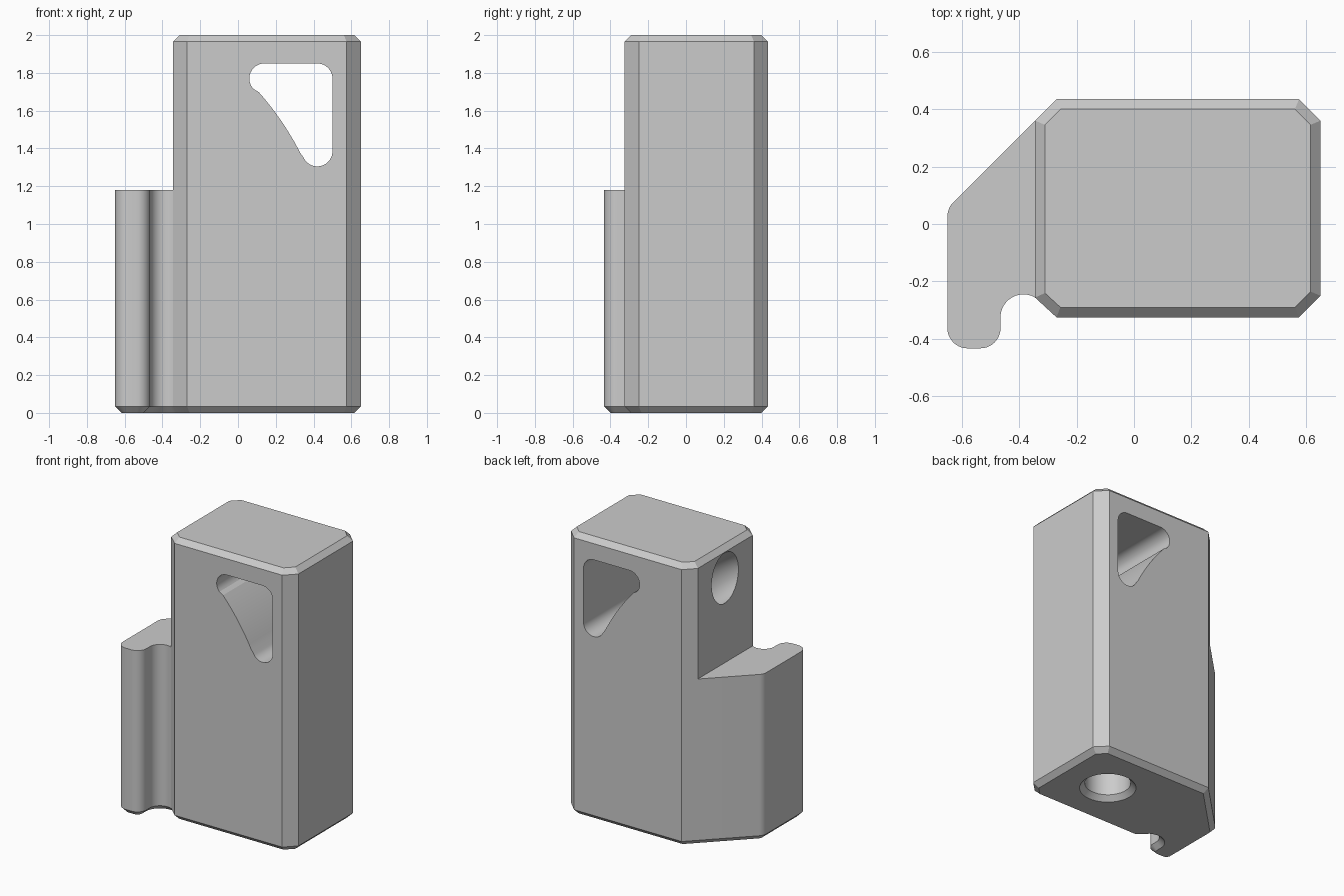
import bpy, bmesh
from math import sin, cos, radians, atan2, degrees
from mathutils import Vector

old = bpy.data.objects.get("Cube")
if old:
    bpy.data.objects.remove(old, do_unlink=True)

grey = bpy.data.materials.new("plain grey")
grey.use_nodes = True
colour = (0.6, 0.6, 0.6, 1)
grey.diffuse_color = colour
grey.node_tree.nodes["Principled BSDF"].inputs["Base Color"].default_value = colour


def arc(cx, cy, r, start, end, steps=10):
    """Points of a circular arc, angles in degrees."""
    angles = [radians(start + (end - start) * i / steps) for i in range(steps + 1)]
    return [(cx + r * cos(a), cy + r * sin(a)) for a in angles]


def inset(points, d):
    """Move a counter-clockwise outline inwards by d with mitred corners."""
    result = []
    for i, p in enumerate(points):
        p = Vector(p)
        e1 = (p - Vector(points[i - 1])).normalized()
        e2 = (Vector(points[(i + 1) % len(points)]) - p).normalized()
        n1, n2 = Vector((-e1.y, e1.x)), Vector((-e2.y, e2.x))
        result.append(tuple(p + (n1 + n2) * d / (1 + n1.dot(n2))))
    return result


def ring(bm, points, z):
    return [bm.verts.new((x, y, z)) for x, y in points]


def bridge(bm, a, b, closed=True):
    for i in range(len(a) if closed else len(a) - 1):
        j = (i + 1) % len(a)
        bm.faces.new((a[i], a[j], b[j], b[i]))


def finish(bm, name):
    bmesh.ops.recalc_face_normals(bm, faces=bm.faces)
    mesh = bpy.data.meshes.new(name)
    bm.to_mesh(mesh)
    bm.free()
    mesh.materials.append(grey)
    obj = bpy.data.objects.new(name, mesh)
    bpy.context.collection.objects.link(obj)
    return obj


# Outlines: chamfered tower, and the side flange with its hooked lip
CH = 0.035
FLANGE_TOP = 1.18
tower = [(-0.345, -0.256), (-0.27, -0.325), (0.575, -0.325), (0.65, -0.25),
         (0.65, 0.36), (0.575, 0.435), (-0.27, 0.435), (-0.345, 0.36)]
flange = (arc(-0.58, 0.026, 0.07, 135, 180, 6)
          + arc(-0.58, -0.363, 0.07, 180, 270)
          + arc(-0.535, -0.363, 0.07, 270, 360)
          + arc(-0.385, -0.325, 0.08, 180, 60, 14)[:-1])
footprint = tower + flange
n = len(tower)

# Body: tower and flange as one closed shell
bm = bmesh.new()
base = ring(bm, inset(footprint, CH), 0)
low = ring(bm, footprint, CH)
mid = ring(bm, footprint, FLANGE_TOP)
high = ring(bm, tower, 2 - CH)
top = ring(bm, inset(tower, CH), 2)
bm.faces.new(base)
bridge(bm, base, low)
bridge(bm, low, mid)
bm.faces.new(mid[n - 1:] + mid[:1])
bridge(bm, mid[:n], high)
bridge(bm, high, top)
bm.faces.new(top)
body = finish(bm, "body")

# Window cutter: rounded triangle whose long side follows the bore
BX, BZ, BEND = -1.05, 0.67, 1.32
R = 0.08
left, low_c, right = (0.14, 1.77), (0.42, 1.385), (0.42, 1.77)
a1, a2 = [degrees(atan2(p[1] - BZ, p[0] - BX)) for p in (left, low_c)]
window = (arc(*left, R, 90, 180 + a1, 16)
          + arc(BX, BZ, 1.55, a1, a2, 14)[1:-1]
          + arc(*low_c, R, 180 + a2, 360, 18)
          + arc(*right, R, 0, 90))
bm = bmesh.new()
ends = [[bm.verts.new((x, y, z)) for x, z in window] for y in (-0.6, 0.7)]
bridge(bm, *ends)
for end in ends:
    bm.faces.new(end)
window_cutter = finish(bm, "window_cutter")

# Bore cutter: countersunk below, straight, then bending out of the side
BORE = 0.15
path = [(BX + BEND, -0.02, 0.205, 0), (BX + BEND, CH, BORE, 0)]
path += [(BX + BEND * cos(a), BZ + BEND * sin(a), BORE, a)
         for a in [radians(66 * i / 22) for i in range(23)]]
bm = bmesh.new()
rings = []
for x, z, r, a in path:
    rings.append([bm.verts.new((x + u * cos(a), 0.055 + v, z + u * sin(a)))
                  for u, v in arc(0, 0, r, 0, 360, 48)[:-1]])
for a, b in zip(rings, rings[1:]):
    bridge(bm, a, b)
bm.faces.new(rings[0])
bm.faces.new(rings[-1])
bore_cutter = finish(bm, "bore_cutter")

# Cut the openings, then shade
bpy.ops.object.select_all(action='DESELECT')
bpy.context.view_layer.objects.active = body
body.select_set(True)
for cutter in (window_cutter, bore_cutter):
    mod = body.modifiers.new("cut", 'BOOLEAN')
    mod.operation = 'DIFFERENCE'
    mod.solver = 'EXACT'
    mod.object = cutter
    bpy.ops.object.modifier_apply(modifier=mod.name)
    bpy.data.objects.remove(cutter, do_unlink=True)
bpy.ops.object.shade_smooth_by_angle(angle=radians(12))
